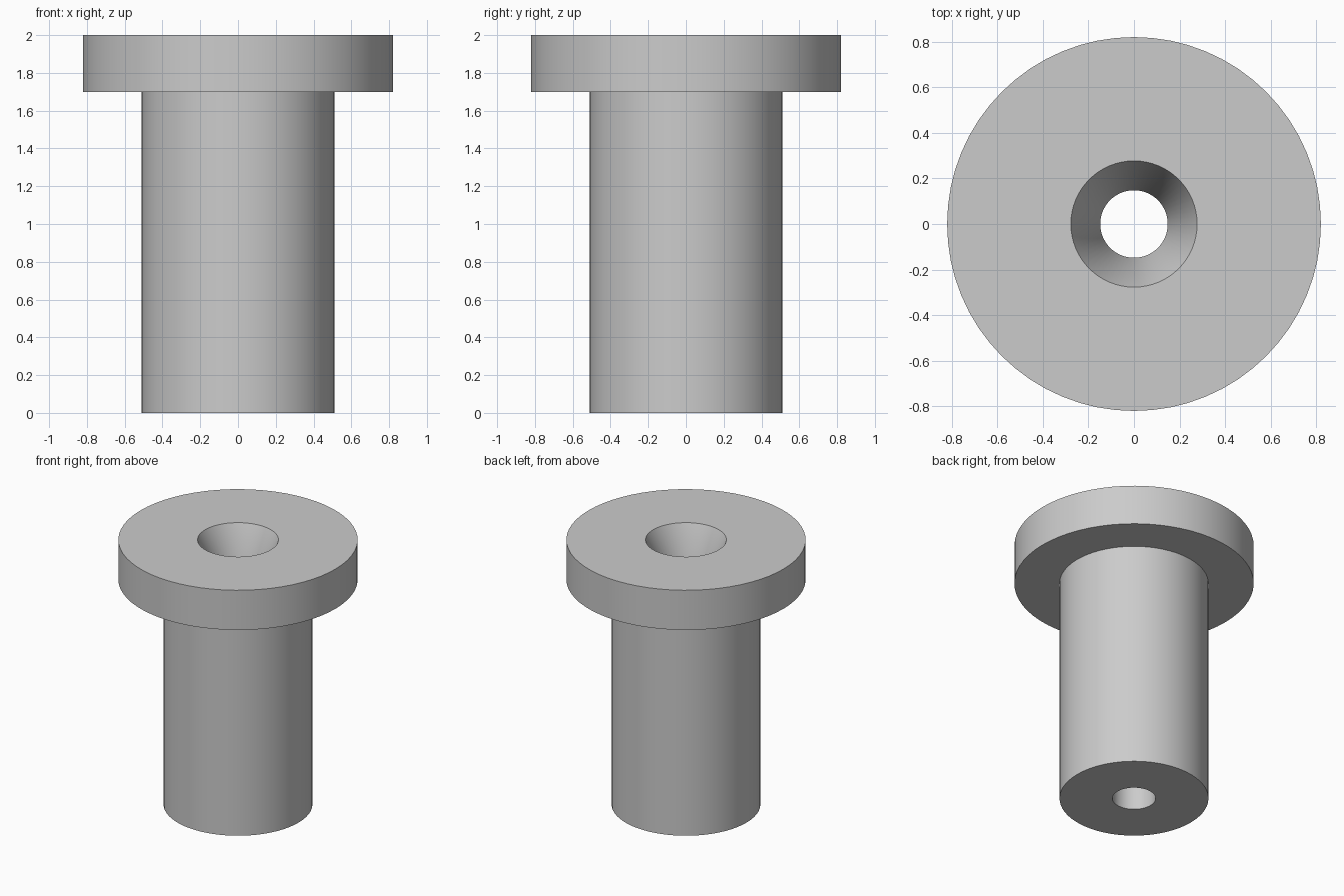
import bpy
import bmesh
import math

SEGMENTS = 64

cube = bpy.data.objects.get("Cube")
if cube:
    bpy.data.objects.remove(cube, do_unlink=True)

# Plain grey finish
grey = bpy.data.materials.new("plain_grey")
grey.use_nodes = True
colour = (0.6, 0.6, 0.6, 1.0)
grey.diffuse_color = colour
grey.node_tree.nodes["Principled BSDF"].inputs["Base Color"].default_value = colour

# Dimensions of the bushing
head_radius, shank_radius = 0.82, 0.51
bore_radius, mouth_radius = 0.148, 0.277
height, head_base = 2.0, 1.7

# Closed half section, as (radius, height)
section = [
    (bore_radius, 0),
    (shank_radius, 0),
    (shank_radius, head_base),
    (head_radius, head_base),
    (head_radius, height),
    (mouth_radius, height),
    (bore_radius, head_base),
]


def lathe(name, profile, material):
    """Revolve a closed profile around the z axis."""
    bm = bmesh.new()
    verts = [bm.verts.new((r, 0, z)) for r, z in profile]
    edges = [bm.edges.new((a, b)) for a, b in zip(verts, verts[1:] + verts[:1])]
    bmesh.ops.spin(bm, geom=verts + edges, cent=(0, 0, 0), axis=(0, 0, 1),
                   angle=math.tau, steps=SEGMENTS, use_merge=False)
    bmesh.ops.remove_doubles(bm, verts=bm.verts, dist=0.0001)
    bmesh.ops.recalc_face_normals(bm, faces=bm.faces)
    mesh = bpy.data.meshes.new(name)
    bm.to_mesh(mesh)
    bm.free()
    mesh.materials.append(material)
    obj = bpy.data.objects.new(name, mesh)
    bpy.context.collection.objects.link(obj)
    return obj


# Flanged bushing with a flared through hole
bushing = lathe("flanged_bushing", section, grey)
bpy.ops.object.select_all(action="DESELECT")
bushing.select_set(True)
bpy.context.view_layer.objects.active = bushing
bpy.ops.object.shade_smooth_by_angle(angle=math.radians(30))
